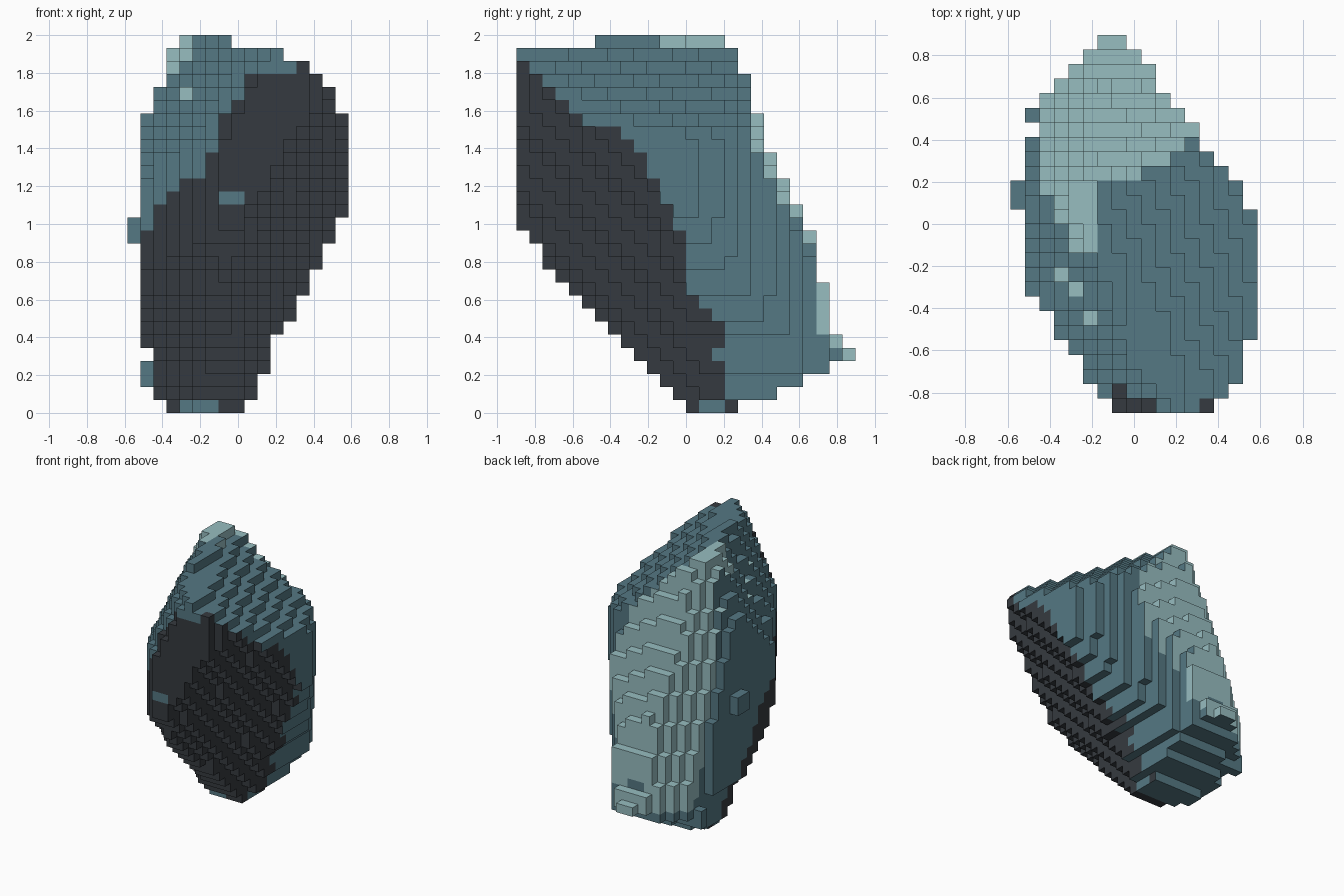
import bpy, bmesh
from mathutils import Vector

if "Cube" in bpy.data.objects:
    bpy.data.objects.remove(bpy.data.objects["Cube"], do_unlink=True)

S = 2 / 29                 # block size
NX, NY, NZ = 17, 26, 29    # block counts


def material(name, rgb):
    m = bpy.data.materials.new(name)
    m.use_nodes = True
    col = (*rgb, 1)
    m.diffuse_color = col
    m.node_tree.nodes["Principled BSDF"].inputs["Base Color"].default_value = col
    return m


def lerp(points, t):
    """Piecewise linear value of a profile at t."""
    if t <= points[0][0]:
        return points[0][1]
    for (a, va), (b, vb) in zip(points, points[1:]):
        if t <= b:
            return va + (vb - va) * (t - a) / (b - a)
    return points[-1][1]


# Outline profiles: (height, limit) for x and y, (depth, limit) for the plan
X_LO = [(.035, -.38), (.1, -.45), (.31, -.45), (.38, -.52),
        (.86, -.52), (.93, -.586), (1.0, -.586), (1.07, -.52), (1.55, -.52), (1.62, -.45),
        (1.69, -.45), (1.76, -.38), (1.9, -.38), (1.965, -.31)]
X_HI = [(.035, .035), (.1, .1), (.17, .1), (.24, .17), (.31, .17), (.45, .24), (.58, .31),
        (.66, .38), (.8, .45), (1.0, .52), (1.14, .586), (1.55, .586), (1.62, .52),
        (1.69, .52), (1.76, .45), (1.83, .38), (1.9, .24), (1.965, -.035)]
Y_LO = [(.035, 0), (.45, -.414), (.72, -.69), (.79, -.76), (.86, -.76), (.93, -.83),
        (1.0, -.897), (1.9, -.897), (1.965, -.55)]
Y_HI = [(.035, .276), (.1, .483), (.17, .62), (.24, .76), (.31, .897), (.38, .83), (.45, .76),
        (.66, .76), (.72, .69), (1.0, .69), (1.07, .62), (1.14, .552), (1.21, .552),
        (1.28, .483), (1.35, .483), (1.42, .414), (1.55, .414), (1.62, .345),
        (1.76, .345), (1.83, .276), (1.9, .276), (1.965, .207)]
P_LO = [(-.862, -.1), (-.79, -.17), (-.72, -.24), (-.65, -.24), (-.58, -.31), (-.52, -.38),
        (-.45, -.38), (-.38, -.45), (-.31, -.52), (.03, -.52), (.1, -.586), (.17, -.586),
        (.24, -.52), (.38, -.52), (.45, -.45), (.52, -.45), (.58, -.45), (.66, -.45),
        (.72, -.38), (.79, -.31), (.862, -.17)]
P_HI = [(-.862, .38), (-.79, .45), (-.72, .52), (-.58, .52), (-.52, .586), (.03, .586),
        (.1, .52), (.17, .52), (.24, .45), (.31, .38), (.38, .31), (.45, .31), (.52, .24),
        (.58, .17), (.65, .1), (.72, .1), (.79, .035), (.862, -.035)]


def back_gap(x, y, z):
    """Distance inside the two pale rear slopes."""
    return min(1.02 - .2 * x - .42 * z - y, 1.16 - .34 * z - y + x)


def solid(x, y, z):
    # small knob low on the rear left corner
    if abs(x + .45) < .05 and abs(y - .517) < .03 and .14 < z < .28:
        return True
    if not (lerp(X_LO, z) < x < lerp(X_HI, z) and lerp(Y_LO, z) < y < lerp(Y_HI, z)
            and lerp(P_LO, y) < x < lerp(P_HI, y)):
        return False
    return (z < 1.875 - .72 * (x + .4 * y)           # sloping top
            and back_gap(x, y, z) > 0                # rear slopes
            and x > -.25 - .42 * y - .5 * (2 - z)    # upper left slope
            and x > -.54 - .85 * y - .5 * (2 - z)    # upper left front bevel
            and x < .45 - .55 * y + .12 * z          # right flank
            and x < -.03 + .62 * y + .59 * z         # right front
            and x + y > -.17 - .85 * z               # left underside
            and y - x < .7 + 1.3 * z)                # rear left underside


# Limits of the dark stone: (height, depth) on the flank, (x, height) on the front
DARK_EDGE = [(.05, .25), (.16, .2), (.22, .2), (.3, .1), (.37, .2), (.47, .2), (.54, .06),
             (.7, .01), (.95, -.02), (1.05, -.08), (1.2, -.15), (1.4, -.25), (1.48, -.37),
             (1.52, -.44), (1.56, -.6), (1.66, -.64), (1.7, -.7), (1.76, -.8), (1.87, -.84)]
DARK_TOP = [(-.52, .95), (-.4, 1.1), (-.36, 1.2), (-.2, 1.25), (-.12, 1.4), (-.09, 1.58),
            (.1, 1.8), (.28, 1.8), (.32, 1.87)]
# Pale treads on the left slope
PALE_TREADS = [(-.41, .17), (-.28, -.03), (-.34, -.24), (-.28, -.31), (-.21, -.45)]


def colour(c, n):
    x, y, z = c
    # small inlaid flecks on the front
    if n.y < -.5 and -.11 < x < .04 and 1.1 < z < 1.17:
        return 1
    if n.y < -.5 and -.31 < x < -.24 and 1.65 < z < 1.73:
        return 2
    # teal foot
    if z < .07 and (-.31 < x < -.1 if abs(n.y) > .5 else .07 < y < .2):
        return 1
    edge = lerp(DARK_EDGE, z) + .01
    if n.y < -.5:
        edge += .05
    if n.z < -.5:
        edge = min(edge, .08)
    if x < -.25:
        edge = min(edge, .32 - .62 * z)
    if z < lerp(DARK_TOP, x) and y < edge:
        return 0
    # pale rear slopes
    if n.x > .5:
        if .28 < z < 1.6 and not .69 < z < .9 and y > lerp(Y_HI, z) - .08:
            return 2
    elif n.z > -.5 and z > .28 and y > .1 and x > -.46 and x + y > -.2:
        if back_gap(x, y, z) < .085 and (x < -.17 or y > .2 + .7 * max(x, 0)):
            return 2
    # pale crown
    if y > -.13 and (z > 1.8 and -.36 < x < (-.26 if n.y < -.5 else -.16)
                     or z > 1.93 and n.x > .5):
        return 2
    if n.z > .5 and any(abs(x - a) < .034 and abs(y - b) < .034 for a, b in PALE_TREADS):
        return 2
    return 1


def centre(i, j, k):
    return ((i + .5 - NX / 2) * S, (j + .5 - NY / 2) * S, (k + .5) * S)


cells = {(i, j, k) for i in range(NX) for j in range(NY) for k in range(NZ)
         if solid(*centre(i, j, k))}

# Outer faces of the block stack
bm = bmesh.new()
verts = {}


def corner(p):
    if p not in verts:
        verts[p] = bm.verts.new(((p[0] - NX / 2) * S, (p[1] - NY / 2) * S, p[2] * S))
    return verts[p]


for cell in sorted(cells):
    for axis in range(3):
        for side in (0, 1):
            step = [0, 0, 0]
            step[axis] = 2 * side - 1
            if tuple(a + b for a, b in zip(cell, step)) in cells:
                continue
            u, v = (axis + 1) % 3, (axis + 2) % 3
            ring = []
            for du, dv in ((0, 0), (1, 0), (1, 1), (0, 1)):
                p = list(cell)
                p[axis] += side
                p[u] += du
                p[v] += dv
                ring.append(corner(tuple(p)))
            if side == 0:
                ring.reverse()
            face = bm.faces.new(ring)
            face.material_index = colour(face.calc_center_median(), Vector(step))

mesh = bpy.data.meshes.new("blocky_rock")
bm.to_mesh(mesh)
bm.free()
for m in (material("dark_stone", (.036, .042, .05)),
          material("slate_teal", (.09, .188, .228)),
          material("pale_teal", (.31, .51, .53))):
    mesh.materials.append(m)
rock = bpy.data.objects.new("blocky_rock", mesh)
bpy.context.collection.objects.link(rock)
